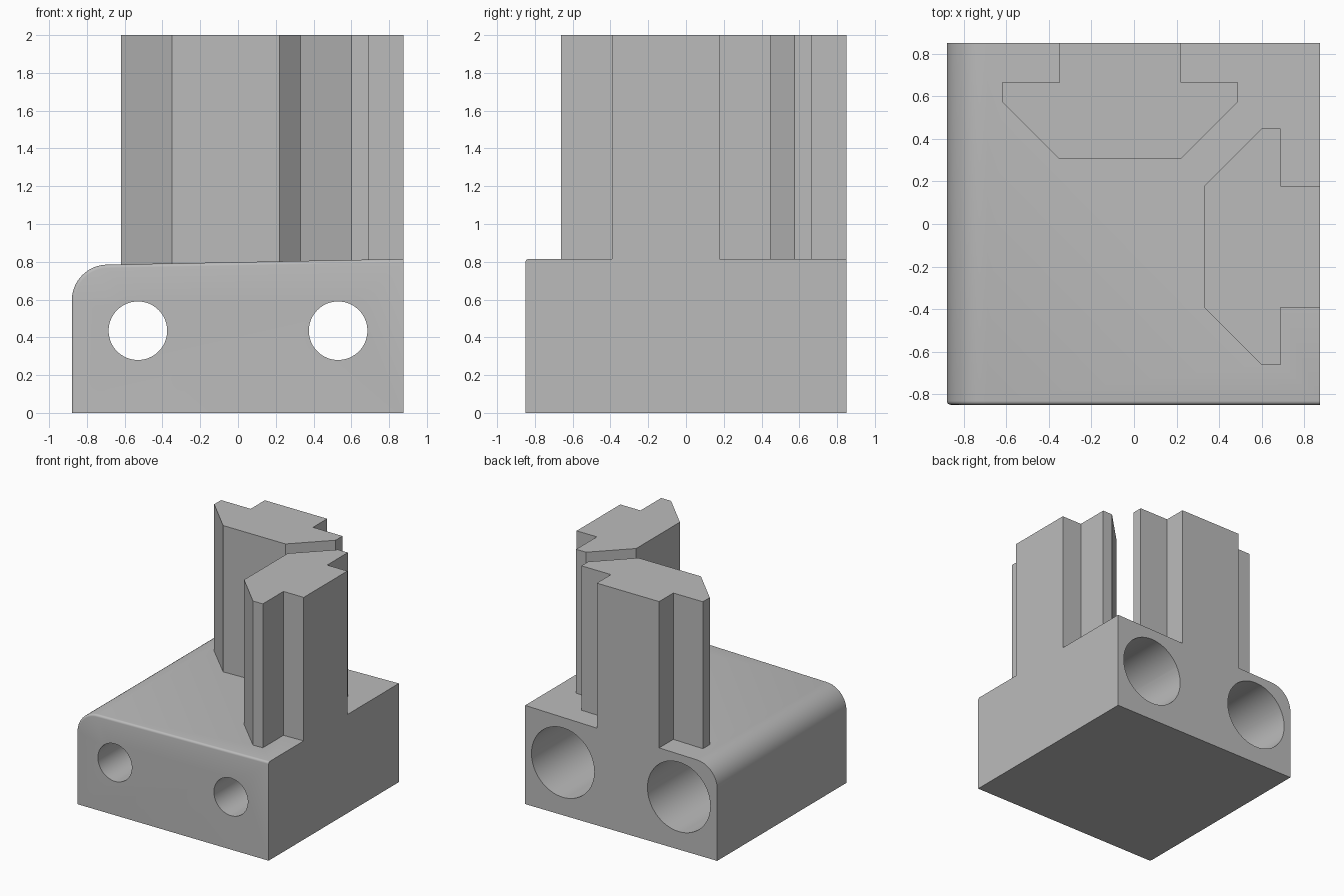
import bpy, bmesh, math
from mathutils import Vector

cube = bpy.data.objects.get("Cube")
if cube:
    bpy.data.objects.remove(cube, do_unlink=True)

grey = bpy.data.materials.new("plain grey")
grey.use_nodes = True
colour = (0.5, 0.5, 0.5, 1)
grey.diffuse_color = colour
grey.node_tree.nodes["Principled BSDF"].inputs["Base Color"].default_value = colour

RIGHT, BACK, TOP = 0.875, 0.85, 2.0
HOLE_Z = 0.435


def extrude(name, points, direction, bevel_test=None):
    """Solid prism from a closed outline; chosen edges are rounded."""
    bm = bmesh.new()
    face = bm.faces.new([bm.verts.new(p) for p in points])
    ext = bmesh.ops.extrude_face_region(bm, geom=[face])
    moved = [g for g in ext["geom"] if isinstance(g, bmesh.types.BMVert)]
    bmesh.ops.translate(bm, verts=moved, vec=direction)
    bmesh.ops.recalc_face_normals(bm, faces=bm.faces)
    if bevel_test:
        edges = [e for e in bm.edges if bevel_test(e)]
        bmesh.ops.bevel(bm, geom=edges, offset=0.018, segments=4,
                        profile=0.5, affect='EDGES')
    mesh = bpy.data.meshes.new(name)
    bm.to_mesh(mesh)
    bm.free()
    mesh.materials.append(grey)
    obj = bpy.data.objects.new(name, mesh)
    bpy.context.collection.objects.link(obj)
    return obj


def drill(name, x, radius, y0, y1):
    """Round cutter along y."""
    ring = [(x + radius * math.cos(a), y0, HOLE_Z + radius * math.sin(a))
            for a in (math.tau * i / 64 for i in range(64))]
    return extrude(name, ring, Vector((0, y1 - y0, 0)))


def combine(target, tool, operation):
    bpy.context.view_layer.objects.active = target
    mod = target.modifiers.new(operation.lower(), 'BOOLEAN')
    mod.operation, mod.solver, mod.object = operation, 'EXACT', tool
    bpy.ops.object.modifier_apply(modifier=mod.name)
    bpy.data.objects.remove(tool, do_unlink=True)


# Block with one rounded top edge, a gently rising top and a softened front rim
r = 0.19
outline = [(-0.88, 0)]
for i in range(17):
    a = math.pi - math.pi / 2 * i / 16
    outline.append((-0.69 + r * math.cos(a), 0.595 + r * math.sin(a)))
outline += [(RIGHT, 0.815), (RIGHT, 0)]


def front_rim(edge):
    a, b = (v.co for v in edge.verts)
    on_front = max(a.y, b.y) < -BACK + 0.001
    on_base = max(a.z, b.z) < 0.001
    on_right = min(a.x, b.x) > RIGHT - 0.001
    return on_front and not on_base and not on_right


block = extrude("connector_block", [(x, -BACK, z) for x, z in outline],
                Vector((0, 2 * BACK, 0)), front_rim)

# T-slot posts: half outline as (distance from centre line, depth from wall)
half = [(0.285, 0), (0.285, 0.185), (0.555, 0.185), (0.555, 0.275), (0.285, 0.545)]
slot = half + [(-s, d) for s, d in reversed(half)]
start = 0.6
rise = Vector((0, 0, TOP - start))
back_post = extrude("back_post", [(-0.065 + s, BACK - d, start) for s, d in slot], rise)
right_post = extrude("right_post", [(RIGHT - d, -0.107 + s, start) for s, d in slot], rise)
combine(block, back_post, 'UNION')
combine(block, right_post, 'UNION')

# Screw holes with wide bores from the back
for x in (-0.53, 0.53):
    combine(block, drill("screw_hole", x, 0.155, -1, 1), 'DIFFERENCE')
    combine(block, drill("screw_head_bore", x, 0.287, -0.35, 1), 'DIFFERENCE')

block.select_set(True)
bpy.context.view_layer.objects.active = block
bpy.ops.object.shade_smooth_by_angle(angle=math.radians(30))
